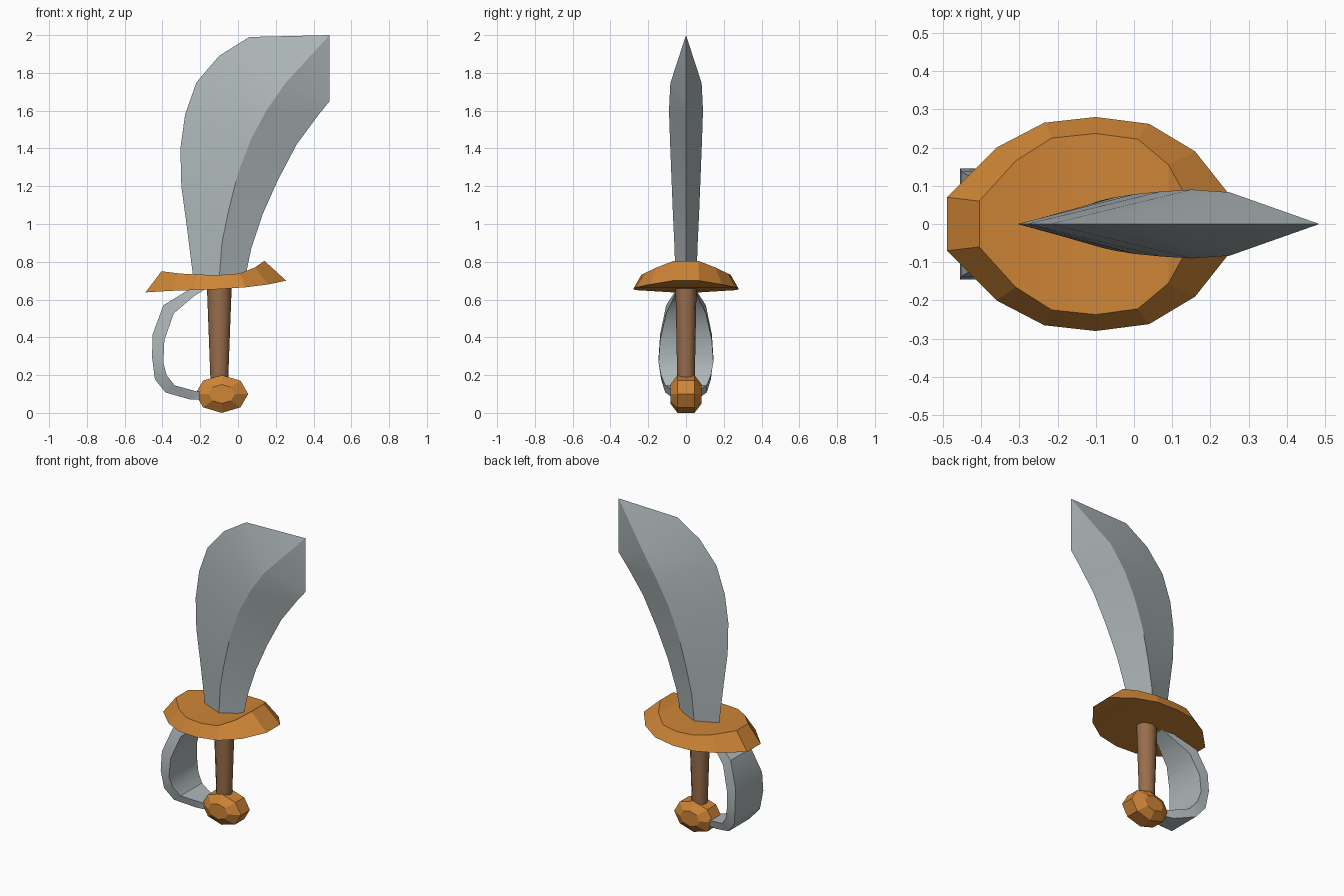
import bpy, bmesh, math

cube = bpy.data.objects.get("Cube")
if cube:
    bpy.data.objects.remove(cube, do_unlink=True)


def material(name, rgb):
    mat = bpy.data.materials.new(name)
    mat.use_nodes = True
    mat.diffuse_color = (*rgb, 1)
    mat.node_tree.nodes["Principled BSDF"].inputs["Base Color"].default_value = (*rgb, 1)
    return mat


steel = material("steel grey", (0.42, 0.47, 0.48))
bronze = material("bronze orange", (0.62, 0.235, 0.037))
leather = material("leather brown", (0.32, 0.155, 0.072))


def loft(name, rings, mat, smooth_angle=None):
    """Skin closed rings of points; coinciding points collapse into triangles."""
    bm = bmesh.new()
    cache = {}

    def vert(p):
        key = tuple(round(c, 4) for c in p)
        if key not in cache:
            cache[key] = bm.verts.new(key)
        return cache[key]

    def face(points):
        verts = list(dict.fromkeys(vert(p) for p in points))
        if len(verts) > 2 and not bm.faces.get(verts):
            bm.faces.new(verts)

    for a, b in zip(rings, rings[1:]):
        for i in range(len(a)):
            j = (i + 1) % len(a)
            face((a[i], a[j], b[j], b[i]))
    face(rings[0])
    face(rings[-1])
    bmesh.ops.recalc_face_normals(bm, faces=bm.faces)
    mesh = bpy.data.meshes.new(name)
    bm.to_mesh(mesh)
    bm.free()
    mesh.materials.append(mat)
    obj = bpy.data.objects.new(name, mesh)
    bpy.context.collection.objects.link(obj)
    if smooth_angle:
        bpy.ops.object.select_all(action='DESELECT')
        obj.select_set(True)
        bpy.context.view_layer.objects.active = obj
        bpy.ops.object.shade_smooth_by_angle(angle=math.radians(smooth_angle))
    return obj


# Blade: diamond sections between spine, ridges and cutting edge
spine = [(-.235, .70), (-.27, .98), (-.30, 1.2), (-.305, 1.4), (-.28, 1.58),
         (-.22, 1.75), (-.10, 1.89), (.06, 1.99), (.485, 2.0)]
ridge = [(-.10, .70, .055), (-.085, .9, .062), (-.05, 1.07, .07), (0, 1.27, .078),
         (.07, 1.45, .085), (.15, 1.6, .09), (.25, 1.745, .083)]
edge = [(.035, .70), (.07, .87), (.13, 1.05), (.21, 1.23), (.31, 1.42),
        (.42, 1.57), (.485, 1.65)]


def diamond(s, r, e):
    return [(s[0], 0, s[1]), (r[0], r[2], r[1]), (e[0], 0, e[1]), (r[0], -r[2], r[1])]


last = len(ridge) - 1
blade = [diamond(s, ridge[min(i, last)], edge[min(i, last)]) for i, s in enumerate(spine)]
# the ridges close onto the upright tip edge
blade.append(diamond(spine[-1], (*spine[-1], 0), edge[-1]))
loft("blade", blade, steel, 20)

# Hand guard: curved oval dish, sections across its length
outer = [(-.49, .07, .638), (-.36, .20, .646), (-.235, .265, .65), (-.10, .28, .655),
         (.04, .262, .665), (.16, .19, .68), (.255, .07, .70)]
inner = [(-.405, .06, .75), (-.31, .165, .738), (-.215, .225, .732), (-.10, .237, .73),
         (.01, .222, .738), (.09, .155, .77), (.14, .065, .805)]
loft("hand_guard",
     [[(o[0], -o[1], o[2]), (i[0], -i[1], i[2]), (i[0], i[1], i[2]), (o[0], o[1], o[2])]
      for o, i in zip(outer, inner)], bronze, 12)


def ellipse(count, point):
    return [point(math.cos(math.tau * k / count), math.sin(math.tau * k / count))
            for k in range(count)]


# Grip: tapered oval column
loft("grip",
     [ellipse(12, lambda c, s: (-.099 + rx * c, ry * s, z))
      for rx, ry, z in [(.046, .046, .15), (.066, .056, .68)]], leather, 35)

# Pommel: bevelled octagonal disc facing front
loft("pommel",
     [ellipse(8, lambda c, s: (-.086 + .14 * k * c, y, .1 + .1 * k * s))
      for k, y in [(.5, -.083), (1, -.045), (1, .045), (.5, .083)]], bronze)

# Knuckle bow: curved strap from guard to pommel, widest in the middle
strap_out = [(-.24, .665), (-.28, .64), (-.395, .57), (-.452, .416), (-.455, .294),
             (-.44, .178), (-.384, .108), (-.257, .072), (-.18, .07)]
strap_in = [(-.165, .66), (-.23, .62), (-.34, .527), (-.39, .384), (-.395, .267),
            (-.378, .20), (-.336, .146), (-.22, .114), (-.18, .11)]
widths = [.045, .06, .105, .137, .145, .132, .11, .06, .045]
loft("knuckle_bow",
     [[(o[0], -w, o[1]), (o[0], w, o[1]), (i[0], w, i[1]), (i[0], -w, i[1])]
      for o, i, w in zip(strap_out, strap_in, widths)], steel, 35)
